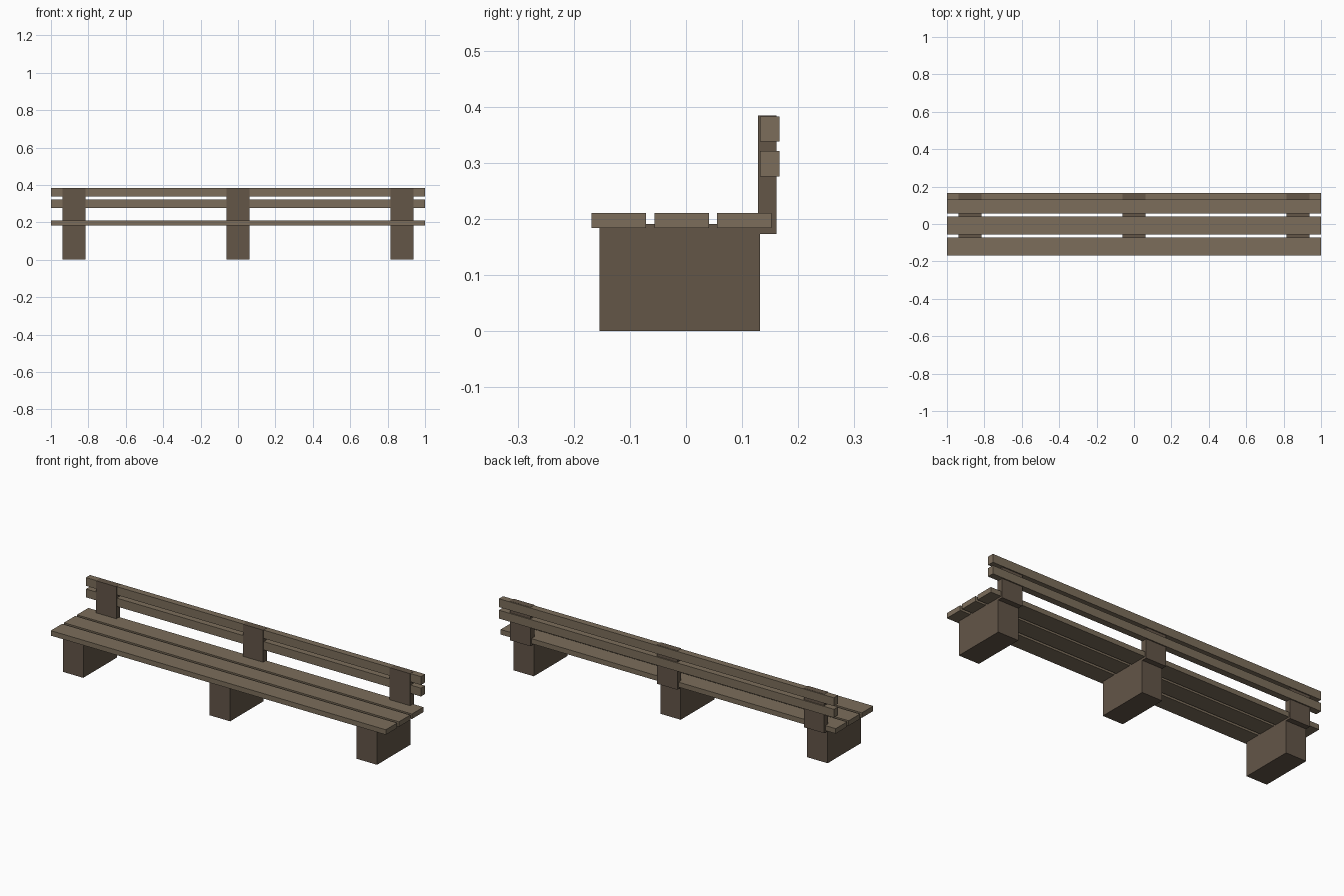
import bpy

if "Cube" in bpy.data.objects:
    bpy.data.objects.remove(bpy.data.objects["Cube"])


def material(name, color):
    m = bpy.data.materials.new(name)
    m.diffuse_color = (*color, 1)
    m.use_nodes = True
    m.node_tree.nodes["Principled BSDF"].inputs["Base Color"].default_value = m.diffuse_color
    return m


slat_wood = material("slat_wood", (0.20, 0.155, 0.105))
dark_wood = material("dark_wood", (0.125, 0.092, 0.064))


def box(name, x, y, z, mat):
    """Box from (min, max) ranges on each axis."""
    bpy.ops.mesh.primitive_cube_add(size=1, location=[sum(r) / 2 for r in (x, y, z)])
    ob = bpy.context.object
    ob.name = name
    ob.scale = [r[1] - r[0] for r in (x, y, z)]
    bpy.ops.object.transform_apply(location=False, rotation=False, scale=True)
    ob.data.materials.append(mat)


# Block legs, each with a backrest post behind it
for side, cx in (("left", -0.877), ("middle", 0), ("right", 0.877)):
    x = (cx - 0.061, cx + 0.061)
    box(side + "_leg", x, (-0.154, 0.132), (0, 0.191), dark_wood)
    box(side + "_back_post", x, (0.128, 0.161), (0.173, 0.384), dark_wood)

# Seat slats
for i, y in enumerate((-0.168, -0.056, 0.055)):
    box(f"seat_slat_{i + 1}", (-1, 1), (y, y + 0.097), (0.184, 0.211), slat_wood)

# Backrest slats, let into the posts
for i, z in enumerate((0.276, 0.338)):
    box(f"back_slat_{i + 1}", (-1, 1), (0.132, 0.167), (z, z + 0.045), slat_wood)
